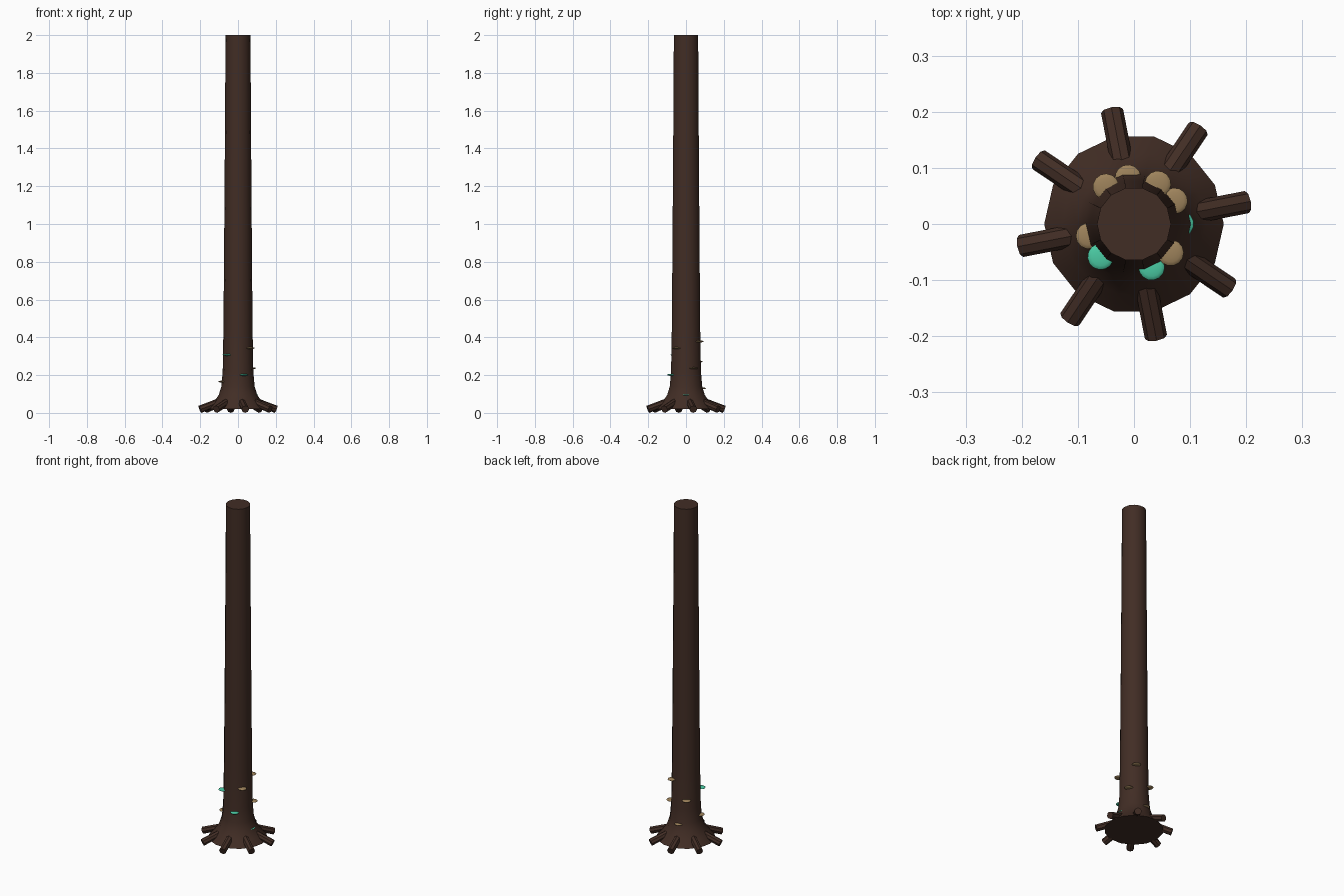
import bpy, bmesh, math
from mathutils import Vector, Matrix

if "Cube" in bpy.data.objects:
    bpy.data.objects.remove(bpy.data.objects["Cube"])


def material(name, rgb):
    m = bpy.data.materials.new(name)
    m.diffuse_color = (*rgb, 1)
    m.use_nodes = True
    m.node_tree.nodes["Principled BSDF"].inputs["Base Color"].default_value = m.diffuse_color
    return m


BARK = material("dark bark", (0.053, 0.026, 0.018))
TAN = material("tan fungus", (0.34, 0.225, 0.105))
TEAL = material("teal fungus", (0.07, 0.60, 0.37))


def make_object(name, bm, mat, smooth_angle=None):
    bmesh.ops.recalc_face_normals(bm, faces=bm.faces)
    mesh = bpy.data.meshes.new(name)
    bm.to_mesh(mesh)
    bm.free()
    mesh.materials.append(mat)
    obj = bpy.data.objects.new(name, mesh)
    bpy.context.collection.objects.link(obj)
    if smooth_angle:
        bpy.ops.object.select_all(action='DESELECT')
        obj.select_set(True)
        bpy.context.view_layer.objects.active = obj
        bpy.ops.object.shade_smooth_by_angle(angle=math.radians(smooth_angle))
    return obj


# Trunk: 14-sided lathe with a flared foot
SIDES = 14
profile = [(0.16, 0.02), (0.128, 0.058), (0.102, 0.095), (0.088, 0.14),
           (0.081, 0.22), (0.077, 0.45), (0.073, 0.95), (0.069, 1.5), (0.066, 2.0)]
bm = bmesh.new()
rings = []
for r, z in profile:
    rings.append([bm.verts.new((r * math.cos(2 * math.pi * i / SIDES),
                                r * math.sin(2 * math.pi * i / SIDES), z))
                  for i in range(SIDES)])
for low, high in zip(rings, rings[1:]):
    for i in range(SIDES):
        j = (i + 1) % SIDES
        bm.faces.new((low[i], low[j], high[j], high[i]))
bm.faces.new(rings[0][::-1])
bm.faces.new(rings[-1])
make_object("trunk", bm, BARK, 35)

# Roots: eight straight stubs sloping down to the ground
for k in range(8):
    a = math.radians(11 + 45 * k)
    out = Vector((math.cos(a), math.sin(a), 0))
    start = out * 0.06 + Vector((0, 0, 0.073))
    end = out * 0.205 + Vector((0, 0, 0.019))
    axis = end - start
    bm = bmesh.new()
    bmesh.ops.create_cone(bm, cap_ends=True, segments=8, radius1=0.02, radius2=0.02,
                          depth=axis.length,
                          matrix=Matrix.Translation((start + end) / 2)
                          @ axis.to_track_quat('Z', 'Y').to_matrix().to_4x4())
    make_object(f"root_{k + 1}", bm, BARK)

# Shelf fungi: flattened caps spiralling up the lower trunk, every third one teal
for i in range(9):
    a = 1.7 * i
    place = Matrix.Translation((0.083 * math.cos(a), 0.083 * math.sin(a), 0.095 + 0.0354 * i))
    bm = bmesh.new()
    bmesh.ops.create_uvsphere(bm, u_segments=14, v_segments=8, radius=0.0235,
                              matrix=place @ Matrix.Rotation(a, 4, 'Z')
                              @ Matrix.Diagonal((1, 1, 0.22, 1)))
    make_object(f"shelf_fungus_{i + 1}", bm, TAN if i % 3 else TEAL, 35)
